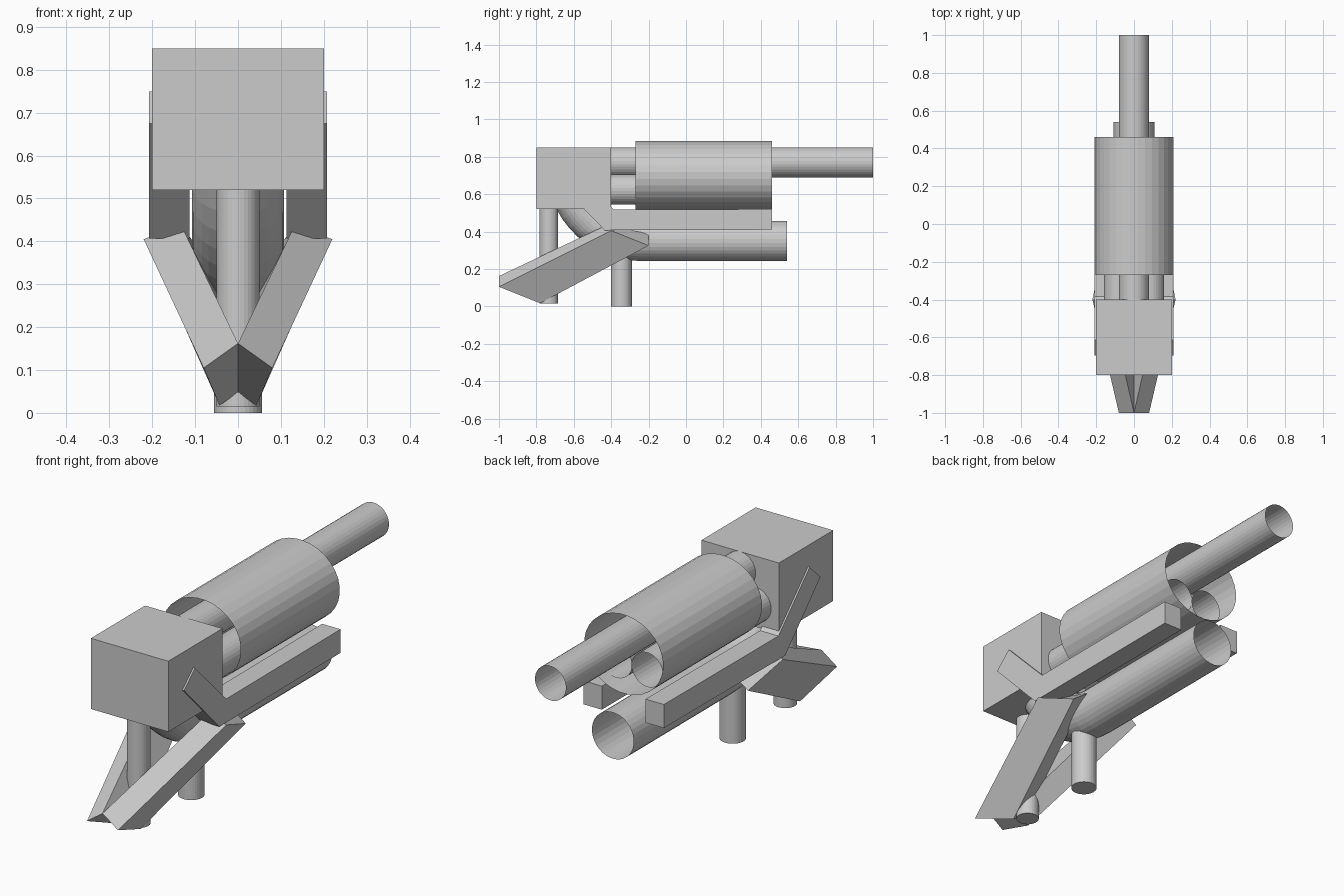
import bpy, bmesh
from math import sin, cos, pi, radians
from mathutils import Vector

if "Cube" in bpy.data.objects:
    bpy.data.objects.remove(bpy.data.objects["Cube"])


def make_object(name, verts, faces):
    mesh = bpy.data.meshes.new(name)
    bm = bmesh.new()
    vs = [bm.verts.new(v) for v in verts]
    for f in faces:
        bm.faces.new([vs[i] for i in f])
    bmesh.ops.recalc_face_normals(bm, faces=bm.faces[:])
    bm.to_mesh(mesh)
    bm.free()
    obj = bpy.data.objects.new(name, mesh)
    bpy.context.collection.objects.link(obj)
    return obj


def sweep(name, rings, caps=False):
    """Join equal rings of points into a skin, open or capped."""
    n = len(rings[0])
    verts = [p for ring in rings for p in ring]
    faces = [(r * n + i, r * n + (i + 1) % n, (r + 1) * n + (i + 1) % n, (r + 1) * n + i)
             for r in range(len(rings) - 1) for i in range(n)]
    if caps:
        faces += [tuple(range(n)), tuple(range(len(verts) - n, len(verts)))]
    return make_object(name, verts, faces)


def ring(centre, up, rx, ry, n=32):
    """Ellipse spanned by the x axis and the 'up' direction."""
    c, up = Vector(centre), Vector(up)
    return [c + Vector((rx * cos(a), 0, 0)) + up * ry * sin(a)
            for a in ((i + 0.5) * 2 * pi / n for i in range(n))]


def tube_y(name, x, z, rx, rz, y0, y1):
    return sweep(name, [ring((x, y, z), (0, 0, 1), rx, rz) for y in (y0, y1)])


def post(name, y, r, z0, z1):
    return sweep(name, [ring((0, y, z), (0, 1, 0), r, r) for z in (z0, z1)], True)


# Rear housing
sweep("rear_housing", [[(-.2, y, .52), (.2, y, .52), (.2, y, .85), (-.2, y, .85)]
                       for y in (-.8, -.4)], True)

# Outer sleeve and the three barrels it holds
tube_y("barrel_sleeve", 0, .70, .204, .184, -.27, .46)
tube_y("main_barrel", 0, .77, .08, .08, -.41, 1.0)
for side, label in ((-1, "left"), (1, "right")):
    tube_y(label + "_lower_barrel", side * .08, .625, .08, .08, -.41, .40)

# Lower tube bending up into the housing
bend_y, bend_z, bend_r = -.24, .75, .40
path = [ring((0, .54, .35), (0, 0, 1), .108, .108)]
for k in range(11):
    a = radians(7 * k)
    path.append(ring((0, bend_y - bend_r * sin(a), bend_z - bend_r * cos(a)),
                     (0, sin(a), cos(a)), .108, .108))
sweep("curved_lower_tube", path)

# Grips
post("rear_grip", -.733, .05, .015, .53)
post("front_grip", -.345, .056, 0, .31)

# Side rails with raised rear arm, and the stock bars meeting at the back
rail = [(-.695, .675), (-.615, .75), (-.385, .517), (.46, .52), (.46, .41), (-.435, .407)]
stock_back = [(0, -1, .162), (.08, -1, .105), (.043, -.78, .017), (-.038, -.78, .075)]
stock_front = [(.132, -.42, .437), (.22, -.40, .405), (.18, -.20, .325), (.095, -.20, .387)]
for side, label in ((-1, "left"), (1, "right")):
    sweep(label + "_side_rail", [[(side * x, y, z) for y, z in rail] for x in (.113, .208)], True)
    sweep(label + "_stock_bar", [[(side * x, y, z) for x, y, z in end]
                                 for end in (stock_back, stock_front)], True)
